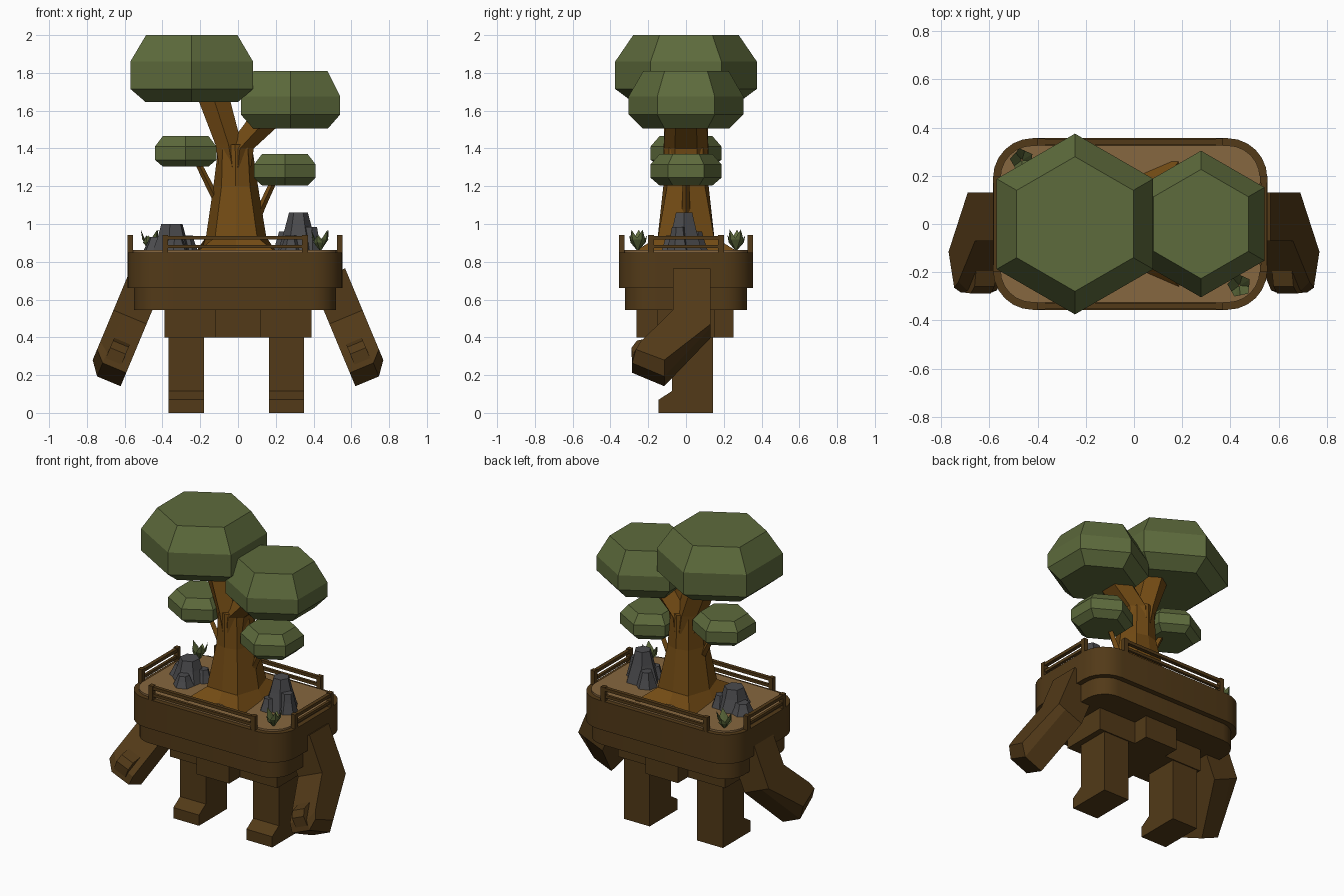
import bpy, bmesh, math
from mathutils import Vector

if "Cube" in bpy.data.objects:
    bpy.data.objects.remove(bpy.data.objects["Cube"])

def mat(name, c):
    m = bpy.data.materials.new(name)
    m.diffuse_color = (*c, 1)
    m.use_nodes = True
    m.node_tree.nodes["Principled BSDF"].inputs["Base Color"].default_value = m.diffuse_color
    return m

BARK = mat("dark_wood", (0.085, 0.042, 0.009))
TRUNK = mat("trunk_wood", (0.17, 0.07, 0.007))
SOIL = mat("soil", (0.24, 0.135, 0.05))
LEAF = mat("leaves", (0.11, 0.145, 0.045))
ROCK = mat("rock", (0.07, 0.07, 0.075))

def finish(name, bm, m, smooth=False):
    bmesh.ops.recalc_face_normals(bm, faces=bm.faces)
    me = bpy.data.meshes.new(name)
    bm.to_mesh(me)
    bm.free()
    me.materials.append(m)
    ob = bpy.data.objects.new(name, me)
    bpy.context.collection.objects.link(ob)
    if smooth:
        bpy.context.view_layer.objects.active = ob
        ob.select_set(True)
        bpy.ops.object.shade_smooth_by_angle(angle=math.radians(35))
        ob.select_set(False)
    return ob

def loft(name, rings, m, smooth=False):
    """Skin a stack of equal-length point rings and cap both ends."""
    bm = bmesh.new()
    vs = [[bm.verts.new(p) for p in r] for r in rings]
    n = len(vs[0])
    for a, b in zip(vs, vs[1:]):
        for i in range(n):
            j = (i + 1) % n
            bm.faces.new((a[i], a[j], b[j], b[i]))
    bm.faces.new(vs[0])
    bm.faces.new(vs[-1])
    return finish(name, bm, m, smooth)

def ring(cx, cy, z, rx, ry=None, n=6, turn=90):
    ry = rx if ry is None else ry
    return [(cx + rx * math.cos(math.radians(turn + 360 * i / n)),
             cy + ry * math.sin(math.radians(turn + 360 * i / n)), z) for i in range(n)]

def box(name, x0, x1, y0, y1, z0, z1, m):
    return loft(name, [[(x0, y0, z), (x1, y0, z), (x1, y1, z), (x0, y1, z)] for z in (z0, z1)], m)

# Rounded platform
CX, HX, HY, R = -0.016, 0.569, 0.356, 0.165

def rounded(inset, z, seg=6):
    r = R - inset
    pts = []
    for k, (sx, sy) in enumerate(((1, 1), (-1, 1), (-1, -1), (1, -1))):
        for i in range(seg + 1):
            a = math.radians(90 * k + 90 * i / seg)
            pts.append((CX + sx * (HX - R) + r * math.cos(a),
                        sy * (HY - R) + r * math.sin(a), z))
    return pts

loft("platform_upper", [rounded(0, 0.66), rounded(0, 0.85)], BARK, True)
loft("platform_lower", [rounded(0.034, 0.545), rounded(0.034, 0.67)], BARK, True)
loft("platform_soil", [rounded(0.03, 0.84), rounded(0.03, 0.862)], SOIL, True)

# Hips
box("hip_wide", -0.388, 0.388, -0.15, 0.15, 0.4, 0.55, BARK)
box("hip_centre", -0.118, 0.118, -0.262, 0.252, 0.4, 0.55, BARK)

# Legs with feet, extruded from a side profile
LEG = [(-0.075, 0.5), (-0.075, 0.115), (-0.145, 0.07), (-0.145, 0), (0.143, 0), (0.143, 0.5)]
for side, x0 in (("left", -0.367), ("right", 0.163)):
    loft(f"{side}_leg", [[(x, y, z) for y, z in LEG] for x in (x0, x0 + 0.186)], BARK)

# Arms: side profile (along arm, y) skinned across the arm's width
ALONG, ACROSS, ORIGIN = Vector((0.385, 0, -0.923)), Vector((0.923, 0, 0.385)), Vector((0.59, 0, 0.71))

def arm_ring(sx, u, prof):
    out = []
    for s, y in prof:
        p = ORIGIN + ALONG * s + ACROSS * u
        out.append((sx * p.x, y, p.z))
    return out

ARM = [(-0.06, -0.07), (0.18, -0.07), (0.40, -0.275), (0.46, -0.285), (0.537, -0.115), (0.26, 0.13), (-0.06, 0.13)]
TIP = ARM[:2] + [(0.36, -0.24), (0.405, -0.265), (0.466, -0.115)] + ARM[5:]
THUMB = [(0.31, -0.18), (0.33, -0.26), (0.37, -0.288), (0.43, -0.285), (0.43, -0.2)]
for side, sx in (("left", -1), ("right", 1)):
    loft(f"{side}_arm", [arm_ring(sx, -0.19, ARM), arm_ring(sx, -0.055, ARM), arm_ring(sx, 0, TIP)], BARK)
    loft(f"{side}_thumb", [arm_ring(sx, u, THUMB) for u in (-0.15, -0.06)], BARK)

# Railings: two posts and two bars on every side
def railing(name, axis, a, b, c):
    def piece(part, p, q, z0, z1, w):
        if axis == "x":
            box(f"{name}_{part}", p, q, c - w, c + w, z0, z1, BARK)
        else:
            box(f"{name}_{part}", c - w, c + w, p, q, z0, z1, BARK)
    piece("post_a", a, a + 0.03, 0.84, 0.942, 0.015)
    piece("post_b", b - 0.03, b, 0.84, 0.942, 0.015)
    piece("top_bar", a, b, 0.917, 0.937, 0.012)
    piece("low_bar", a, b, 0.872, 0.89, 0.009)

railing("front_railing", "x", -0.40, 0.37, -0.34)
railing("back_railing", "x", -0.40, 0.37, 0.34)
railing("left_railing", "y", -0.2, 0.2, CX - HX + 0.015)
railing("right_railing", "y", -0.2, 0.2, CX + HX - 0.015)

# Trunk with a star-shaped root flare
ANGLES = (0, 53, 90, 127, 180, 233, 270, 307)

def star(cx, z, r_root, rx, ry):
    out = []
    for i, a in enumerate(ANGLES):
        c, s = math.cos(math.radians(a)), math.sin(math.radians(a))
        out.append((cx + c * (r_root if i % 2 else rx), s * (r_root if i % 2 else ry), z))
    return out

loft("trunk", [star(-0.01, 0.84, 0.37, 0.19, 0.2), star(-0.01, 0.93, 0.185, 0.16, 0.15),
               star(-0.012, 1.2, 0.125, 0.118, 0.12), star(-0.015, 1.42, 0.11, 0.088, 0.118)], TRUNK)
loft("left_bough", [ring(-0.03, 0, 1.3, 0.08, 0.115), ring(-0.05, 0, 1.42, 0.08, 0.118),
                    ring(-0.14, 0, 1.7, 0.1, 0.11)], TRUNK)
loft("right_bough", [ring(0.0, 0, 1.3, 0.08, 0.115), ring(0.01, 0, 1.4, 0.085, 0.118),
                     ring(0.13, 0, 1.53, 0.11, 0.11), ring(0.2, 0, 1.64, 0.11, 0.1)], TRUNK)
loft("left_twig", [ring(-0.08, 0, 1.07, 0.025, n=4), ring(-0.13, 0, 1.16, 0.022, n=4),
                   ring(-0.22, 0, 1.34, 0.018, n=4)], TRUNK)
loft("right_twig", [ring(0.08, 0, 0.98, 0.025, n=4), ring(0.12, 0, 1.08, 0.022, n=4),
                    ring(0.2, 0, 1.25, 0.018, n=4)], TRUNK)

# Hexagonal leaf crowns
for name, x, r, zs in (("large_crown", -0.245, 0.375, (1.645, 1.715, 1.86, 2.0)),
                       ("medium_crown", 0.278, 0.304, (1.505, 1.58, 1.675, 1.81)),
                       ("small_left_crown", -0.277, 0.188, (1.305, 1.34, 1.41, 1.465)),
                       ("small_right_crown", 0.248, 0.188, (1.205, 1.245, 1.315, 1.37))):
    loft(name, [ring(x, 0, z, r * k) for z, k in zip(zs, (0.75, 1, 1, 0.745))], LEAF)

# Rock clusters: x, y, base radius, top radius, height
for i, (x, y, r, t, z) in enumerate(((0.32, -0.01, 0.11, 0.05, 1.06), (0.25, 0.05, 0.07, 0.035, 0.96),
                                     (0.385, -0.04, 0.065, 0.035, 0.985), (0.28, -0.08, 0.06, 0.03, 0.94),
                                     (-0.35, 0.0, 0.11, 0.06, 1.0), (-0.43, 0.03, 0.08, 0.04, 0.93),
                                     (-0.27, 0.03, 0.06, 0.03, 0.94), (-0.33, -0.09, 0.07, 0.035, 0.93))):
    mid = 0.85 + 0.6 * (z - 0.85)
    loft(f"rock_{i + 1}", [ring(x, y, 0.85, r, turn=20 * i), ring(x, y, mid, 0.45 * r + 0.45 * t, turn=20 * i),
                           ring(x, y, z, t, turn=20 * i)], ROCK)

# Leafy plants: a fan of kite-shaped blades
def plant(name, x, y):
    bm = bmesh.new()
    for k in range(5):
        a = math.radians(72 * k + 30)
        out, side = Vector((math.cos(a), math.sin(a), 0)), Vector((-math.sin(a), math.cos(a), 0))
        h = 0.115 if k % 2 == 0 else 0.085
        base = Vector((x, y, 0.855))
        mid = base + out * 0.03 + Vector((0, 0, h * 0.55))
        tip = base + out * 0.05 + Vector((0, 0, h))
        v = [bm.verts.new(p) for p in (base, mid + side * 0.028, tip, mid - side * 0.028, mid + out * 0.012)]
        for tri in ((0, 1, 4), (1, 2, 4), (2, 3, 4), (3, 0, 4), (0, 2, 1), (0, 3, 2)):
            bm.faces.new([v[i] for i in tri])
    finish(name, bm, LEAF)

plant("left_plant", -0.465, 0.265)
plant("right_plant", 0.437, -0.255)
